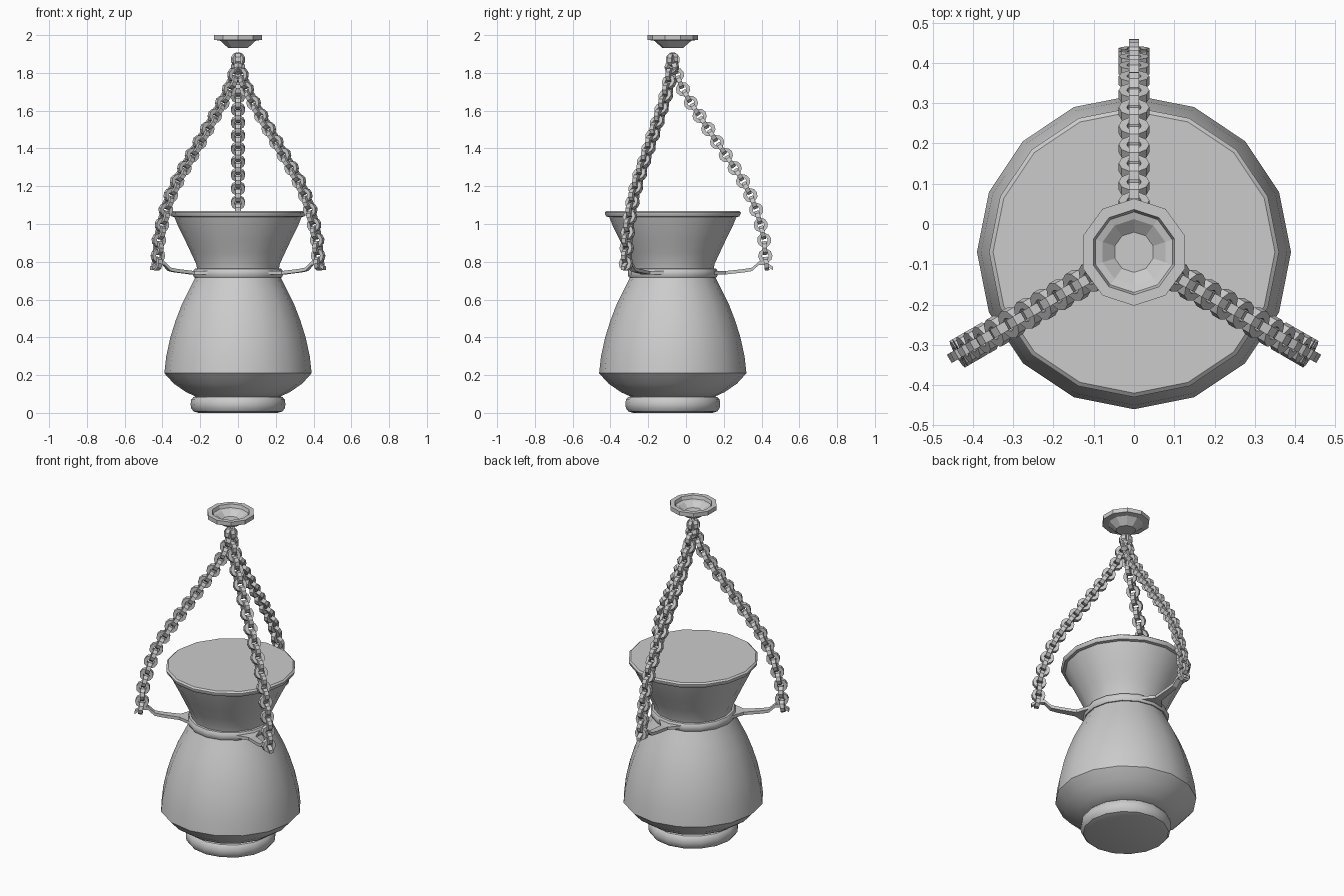
import bpy, bmesh, math
from mathutils import Vector, Matrix

if "Cube" in bpy.data.objects:
    bpy.data.objects.remove(bpy.data.objects["Cube"])

CY = -0.07  # the vessel axis sits slightly to the front
metal = bpy.data.materials.new("grey metal")
metal.diffuse_color = (0.6, 0.6, 0.6, 1)
metal.use_nodes = True
metal.node_tree.nodes["Principled BSDF"].inputs["Base Color"].default_value = metal.diffuse_color


def finish(name, bm, smooth=None):
    bmesh.ops.recalc_face_normals(bm, faces=bm.faces)
    me = bpy.data.meshes.new(name)
    bm.to_mesh(me)
    bm.free()
    me.materials.append(metal)
    ob = bpy.data.objects.new(name, me)
    bpy.context.collection.objects.link(ob)
    if smooth:
        bpy.ops.object.select_all(action='DESELECT')
        ob.select_set(True)
        bpy.context.view_layer.objects.active = ob
        bpy.ops.object.shade_smooth_by_angle(angle=math.radians(smooth))
    return ob


def lathe(name, profile, n, turn=0.0, closed=False, smooth=None):
    """Revolve (radius, z) points; open profiles are capped at both ends."""
    bm = bmesh.new()
    rings = [[bm.verts.new((r * math.cos(turn + math.tau * i / n),
                            CY + r * math.sin(turn + math.tau * i / n), z))
              for i in range(n)] for r, z in profile]
    pairs = list(zip(rings, rings[1:]))
    if closed:
        pairs.append((rings[-1], rings[0]))
    else:
        bm.faces.new(rings[0])
        bm.faces.new(rings[-1])
    for a, b in pairs:
        for i in range(n):
            j = (i + 1) % n
            bm.faces.new((a[i], a[j], b[j], b[i]))
    return finish(name, bm, smooth)


# Vessel
lathe("foot", [(0.21, 0), (0.236, 0.008), (0.248, 0.025), (0.251, 0.045),
               (0.248, 0.07), (0.236, 0.084), (0.21, 0.09)], 16, smooth=35)
lathe("body", [(0.22, 0.085), (0.275, 0.11), (0.34, 0.155), (0.39, 0.21),
               (0.38, 0.3), (0.358, 0.4), (0.33, 0.49), (0.297, 0.575),
               (0.26, 0.65), (0.225, 0.72)], 16, smooth=32)
lathe("neck_band", [(0.2, 0.715), (0.232, 0.718), (0.238, 0.73),
                    (0.238, 0.75), (0.23, 0.763), (0.2, 0.765)], 16, smooth=32)
lathe("funnel", [(0.215, 0.755), (0.222, 0.79), (0.25, 0.85), (0.283, 0.92),
                 (0.318, 0.99), (0.34, 1.045)], 16, smooth=32)
lathe("rim_lid", [(0.335, 1.036), (0.352, 1.04), (0.36, 1.055),
                  (0.36, 1.062), (0.35, 1.07)], 16, smooth=32)

# Ceiling cup, hollow from above
lathe("ceiling_cup", [(0.055, 1.932), (0.098, 1.97), (0.133, 1.975),
                      (0.133, 2.0), (0.106, 2.0), (0.1, 1.98),
                      (0.082, 1.975), (0.05, 1.95)], 10, turn=math.pi / 2)


def add_link(bm, mat, n=10):
    """Square-section ring lying in the local xz plane."""
    section = [(0.038, -0.012), (0.038, 0.012), (0.018, 0.012), (0.018, -0.012)]
    rows = []
    for i in range(n):
        a = math.tau * i / n
        rows.append([bm.verts.new(mat @ Vector((r * math.cos(a), t, r * math.sin(a))))
                     for r, t in section])
    for i in range(n):
        a, b = rows[i], rows[(i + 1) % n]
        for k in range(4):
            m = (k + 1) % 4
            bm.faces.new((a[k], a[m], b[m], b[k]))


# Chain path as (radius, height), from the arm tip up to the cup
PATH = [Vector((r, 0, z)) for r, z in
        [(0.495, 0.79), (0.49, 0.83), (0.485, 0.91), (0.467, 0.99), (0.44, 1.08),
         (0.41, 1.155), (0.37, 1.23), (0.325, 1.30), (0.23, 1.44), (0.16, 1.545),
         (0.09, 1.65), (0.05, 1.72), (0.018, 1.80), (0.0, 1.87)]]


def at_length(d):
    for a, b in zip(PATH, PATH[1:]):
        seg = (b - a).length
        if d <= seg or b is PATH[-1]:
            return a + (b - a) * min(d / seg, 1), (b - a).normalized()
        d -= seg


total = sum((b - a).length for a, b in zip(PATH, PATH[1:]))
COUNT = round(total / 0.0415)

# Bracket arm stations: (radius, height, half width)
ARM = [(0.22, 0.742, 0.075), (0.28, 0.742, 0.022), (0.38, 0.753, 0.018),
       (0.42, 0.760, 0.016), (0.455, 0.792, 0.014), (0.485, 0.792, 0.012),
       (0.515, 0.775, 0.012), (0.53, 0.765, 0.012)]

for k, side in enumerate(("back", "left", "right")):
    place = Matrix.Translation((0, CY, 0)) @ Matrix.Rotation(
        math.radians(90 + 120 * k), 4, 'Z')

    # Chain of alternately turned links
    bm = bmesh.new()
    for i in range(COUNT + 1):
        p, d = at_length(total * i / COUNT)
        tilt = Matrix.Rotation(math.atan2(d.x, d.z), 4, 'Y')
        roll = Matrix.Rotation(math.pi / 2 * ((i + 1) % 2), 4, 'Z')
        add_link(bm, place @ Matrix.Translation(p) @ tilt @ roll)
    finish(side + "_chain", bm)

    # Bent bracket arm carrying the chain
    bm = bmesh.new()
    rows = [[bm.verts.new(place @ Vector((r, y, z + h)))
             for y, h in ((-w, -0.009), (w, -0.009), (w, 0.009), (-w, 0.009))]
            for r, z, w in ARM]
    for a, b in zip(rows, rows[1:]):
        for i in range(4):
            j = (i + 1) % 4
            bm.faces.new((a[i], a[j], b[j], b[i]))
    bm.faces.new(rows[0])
    bm.faces.new(rows[-1])
    finish(side + "_arm", bm)
